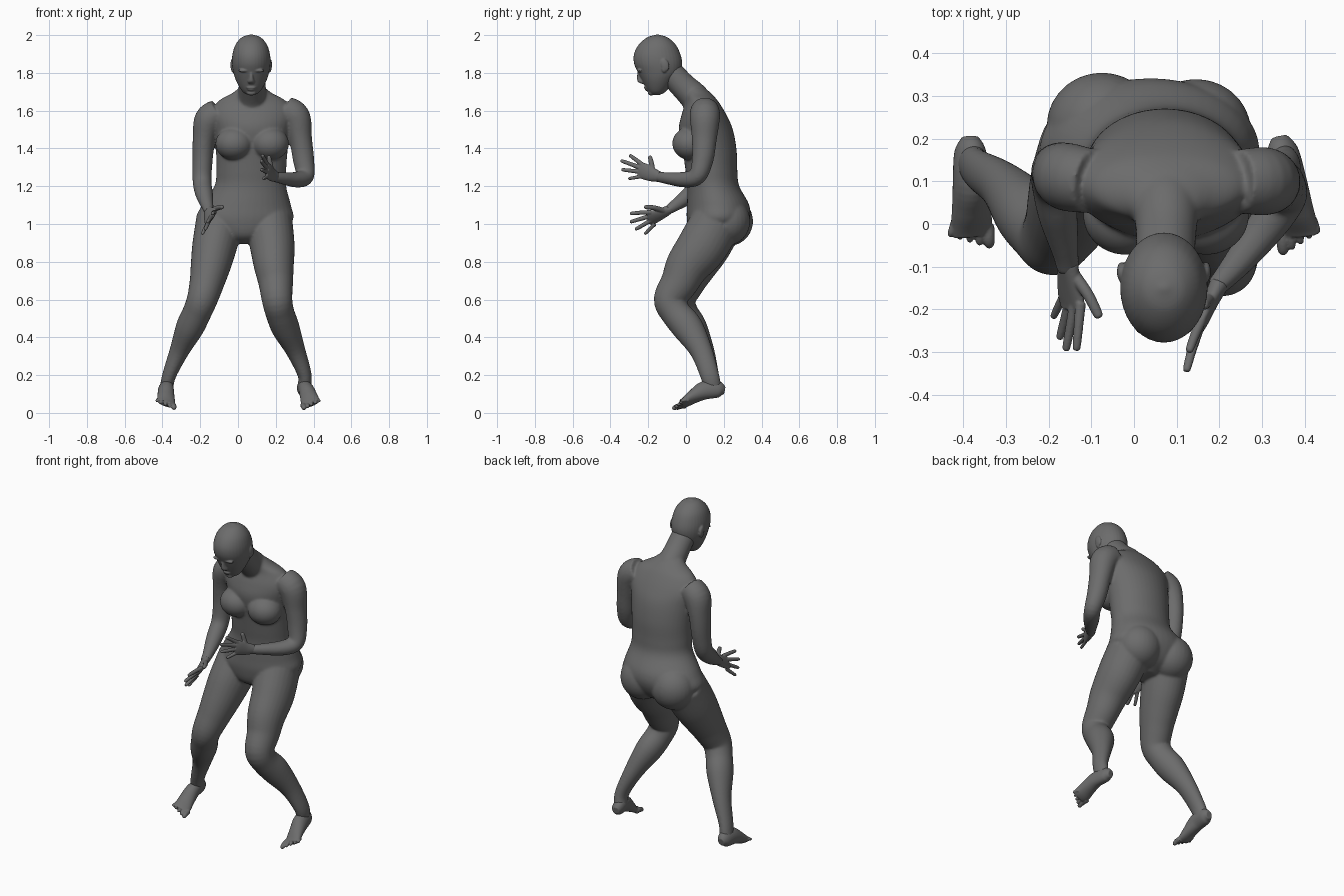
import bpy, bmesh, math
from mathutils import Vector, Matrix

skin = bpy.data.materials.new("dark_grey")
skin.diffuse_color = (0.15, 0.15, 0.15, 1)


def catmull(rows, steps):
    """Smoothly resample rows of numbers."""
    p = [Vector(r) for r in rows]
    p = [2 * p[0] - p[1]] + p + [2 * p[-1] - p[-2]]
    out = []
    for i in range(1, len(p) - 2):
        a, b, c, d = p[i - 1:i + 3]
        for k in range(steps):
            t = k / steps
            out.append(0.5 * (2 * b + (c - a) * t + (2 * a - 5 * b + 4 * c - d) * t * t
                              + (3 * b - a - 3 * c + d) * t ** 3))
    return out + [p[-2]]


def loft(bm, rows, side=(1, 0, 0), level=False, n=28, steps=5):
    """Skin elliptical rings (x, y, z, half width, half depth) along a path."""
    rows = catmull(rows, steps)
    pts = [Vector(r[:3]) for r in rows]
    rings = []
    for i, r in enumerate(rows):
        t = pts[min(i + 1, len(pts) - 1)] - pts[max(i - 1, 0)]
        t = Vector((0, 0, 1)) if level else t.normalized()
        u = Vector(side)
        u = (u - t * u.dot(t)).normalized()
        v = t.cross(u)
        rings.append([bm.verts.new(pts[i] + u * max(r[3], .002) * math.cos(q)
                                   + v * max(r[4], .002) * math.sin(q))
                      for q in (2 * math.pi * k / n for k in range(n))])
    for a, b in zip(rings, rings[1:]):
        for k in range(n):
            bm.faces.new((a[k], a[(k + 1) % n], b[(k + 1) % n], b[k]))
    bm.faces.new(rings[0][::-1])
    bm.faces.new(rings[-1])


def ball(bm, centre, radii, tilt=0):
    m = Matrix.Translation(centre) @ Matrix.Rotation(tilt, 4, 'X') @ Matrix.Diagonal((*radii, 1))
    bmesh.ops.create_uvsphere(bm, u_segments=28, v_segments=18, radius=1, matrix=m)


def digit(bm, points, r):
    """Rounded finger or toe through the given points."""
    p = [Vector(q) for q in points]
    end = (p[-1] - p[-2]).normalized()
    rows = [(*q, r * (1 - .1 * i), r * (1 - .1 * i)) for i, q in enumerate(p[:-1])]
    rows += [(*(p[-1] - end * r * .6), r * .75, r * .75), (*p[-1], r * .3, r * .3)]
    side = (0, 0, 1) if abs(end.z) < .8 else (1, 0, 0)
    loft(bm, rows, side, n=12, steps=4)


def fuse(name, bm, voxel, rounds):
    """Turn overlapping pieces into one smooth skin."""
    bmesh.ops.recalc_face_normals(bm, faces=bm.faces)
    me = bpy.data.meshes.new(name)
    bm.to_mesh(me)
    bm.free()
    me.materials.append(skin)
    for f in me.polygons:
        f.use_smooth = True
    ob = bpy.data.objects.new(name, me)
    bpy.context.collection.objects.link(ob)
    m = ob.modifiers.new("fuse", 'REMESH')
    m.mode, m.voxel_size, m.use_smooth_shade = 'VOXEL', voxel, True
    m = ob.modifiers.new("soften", 'SMOOTH')
    m.factor, m.iterations = .5, rounds


# Body: torso, neck, arms and legs
body = bmesh.new()
loft(body, [(.03, .14, .895, .05, .06), (.033, .155, .94, .17, .13), (.035, .17, 1.02, .255, .165),
            (.045, .17, 1.1, .235, .165), (.065, .145, 1.2, .19, .137), (.07, .135, 1.28, .185, .137),
            (.073, .125, 1.39, .19, .143), (.075, .105, 1.5, .205, .143), (.075, .095, 1.58, .22, .118),
            (.075, .085, 1.65, .18, .085), (.075, .065, 1.69, .11, .07), (.075, .045, 1.72, .07, .055)],
     level=True, n=40)
loft(body, [(.075, .07, 1.62, .09, .08), (.075, .045, 1.67, .08, .078),
            (.075, -.02, 1.735, .071, .07), (.072, -.09, 1.81, .07, .068)])
for x, y in ((-.02, .022), (.17, .022)):
    ball(body, (x, y, 1.425), (.1, .095, .087), -.15)          # breasts
for x, y in ((-.075, .23), (.145, .215)):
    ball(body, (x, y, 1.015), (.13, .125, .13))                 # buttocks
# arm on the -x side
loft(body, [(-.1, .1, 1.59, .075, .075), (-.155, .11, 1.55, .077, .08), (-.18, .12, 1.45, .06, .07),
            (-.188, .118, 1.33, .053, .06), (-.19, .095, 1.225, .05, .052), (-.178, .02, 1.155, .046, .046),
            (-.16, -.07, 1.09, .031, .029), (-.155, -.11, 1.065, .026, .022)])
# arm on the +x side
loft(body, [(.245, .1, 1.605, .075, .075), (.305, .1, 1.565, .078, .08), (.331, .097, 1.45, .061, .066),
            (.347, .088, 1.34, .056, .057), (.355, .06, 1.255, .048, .047), (.31, -.005, 1.235, .046, .042),
            (.235, -.1, 1.243, .033, .032), (.19, -.15, 1.25, .023, .027)])
# legs: one shared table of z, half width, half depth; a short path for each
girth = [(1.0, .125, .135), (.88, .118, .133), (.78, .106, .117), (.69, .092, .1), (.6, .081, .086),
         (.53, .076, .08), (.45, .074, .082), (.33, .052, .06), (.2, .037, .05), (.125, .036, .045)]
paths = [[(-.1, .165), (-.125, .1), (-.145, .045), (-.165, 0), (-.19, -.035), (-.218, -.015),
          (-.256, .03), (-.31, .09), (-.364, .125), (-.38, .145)],
         [(.165, .155), (.182, .085), (.19, .01), (.2, -.035), (.207, -.085), (.222, -.055),
          (.252, .01), (.305, .08), (.353, .125), (.348, .145)]]
for path in paths:
    loft(body, [(x, y, z, a, b) for (x, y), (z, a, b) in zip(path, girth)])
fuse("body", body, .0068, 9)

# Head with ears, nose, brow and lips
head = bmesh.new()
skull = [(2.003, -.155, -.145, .008), (1.988, -.205, -.098, .05), (1.95, -.25, -.055, .083),
         (1.9, -.275, -.03, .099), (1.85, -.275, -.02, .102), (1.8, -.254, -.03, .094),
         (1.76, -.234, -.06, .081), (1.72, -.213, -.09, .06), (1.695, -.195, -.115, .04),
         (1.683, -.18, -.14, .015)]
loft(head, [(.07, (f + b) / 2, z, w, (b - f) / 2) for z, f, b, w in skull], level=True, n=36)
loft(head, [(.07, -.245, 1.805, .009, .012), (.07, -.242, 1.775, .012, .018),
            (.07, -.236, 1.752, .018, .018), (.07, -.225, 1.742, .012, .008)], level=True, n=16)
ball(head, (.07, -.212, 1.722), (.025, .011, .007))
ball(head, (.07, -.206, 1.711), (.02, .011, .007))
ball(head, (.07, -.185, 1.694), (.025, .018, .014))
for s in (-1, 1):
    ball(head, (.07 + s * .038, -.246, 1.812), (.03, .014, .009))
    ball(head, (.07 + s * .1, -.112, 1.842), (.01, .022, .034), .3)
    ball(head, (.07 + s * .095, -.118, 1.822), (.012, .014, .022), .3)
fuse("head", head, .004, 4)

# Hands: palm rows, palm width direction, then digits from thumb to little finger
hands = {
    "hand_low": ([(-.155, -.09, 1.075, .026, .022), (-.152, -.13, 1.055, .036, .019),
                  (-.147, -.175, 1.035, .044, .016), (-.147, -.2, 1.028, .038, .011)], (.6, 0, .8),
                 [[(-.14, -.12, 1.07), (-.108, -.165, 1.085), (-.08, -.22, 1.09)],
                  [(-.125, -.185, 1.062), (-.13, -.24, 1.06), (-.135, -.297, 1.055)],
                  [(-.14, -.19, 1.042), (-.15, -.245, 1.026), (-.16, -.297, 1.01)],
                  [(-.152, -.185, 1.02), (-.164, -.23, .993), (-.175, -.27, .97)],
                  [(-.163, -.165, 1.0), (-.178, -.195, .97), (-.19, -.22, .945)]]),
    "hand_high": ([(.2, -.14, 1.25, .028, .023), (.18, -.18, 1.262, .037, .019),
                   (.16, -.225, 1.28, .043, .016), (.152, -.248, 1.287, .037, .011)], (.1, .25, 1),
                  [[(.178, -.175, 1.275), (.17, -.183, 1.32), (.162, -.192, 1.362)],
                   [(.158, -.225, 1.31), (.142, -.262, 1.338), (.128, -.3, 1.366)],
                   [(.155, -.235, 1.295), (.137, -.29, 1.316), (.122, -.346, 1.336)],
                   [(.155, -.235, 1.275), (.138, -.29, 1.282), (.122, -.342, 1.288)],
                   [(.16, -.22, 1.255), (.147, -.263, 1.247), (.135, -.306, 1.24)]]),
}
for name, (palm, side, digits) in hands.items():
    bm = bmesh.new()
    loft(bm, palm, side)
    for i, pts in enumerate(digits):
        digit(bm, pts, (.015, .0125, .0125, .012, .0108)[i])
    fuse(name, bm, .003, 3)

# Feet: heel to ball, rolled slightly outward, with five toes
foot = [(.203, .12, .02, .022), (.17, .125, .036, .045), (.1, .12, .041, .05),
        (.04, .087, .046, .036), (0, .06, .05, .025), (-.025, .048, .047, .016)]
for name, s, heel, ball_x, inner, outer in (
        ("foot_left_side", -1, -.384, -.38, (-.338, -.056, .022), (-.432, -.03, .062)),
        ("foot_right_side", 1, .342, .387, (.35, -.072, .022), (.432, -.022, .06))):
    bm = bmesh.new()
    at = lambda y: heel + (ball_x - heel) * (.2 - y) / .225
    loft(bm, [(at(y), y, z, a, b) for y, z, a, b in foot], (1, 0, s * .38))
    a, b = Vector(inner), Vector(outer)
    for k in range(5):
        tip = a.lerp(b, k / 4)
        root = Vector((at(0) + s * (k - 2) * .0185, -.002 + .004 * k, .053 + (k - 2) * .0065))
        mid = root.lerp(tip, .55) + Vector((0, 0, .005))
        digit(bm, [root, mid, tip], .0165 if k == 0 else .0125 - .0008 * k)
    fuse(name, bm, .0033, 3)
